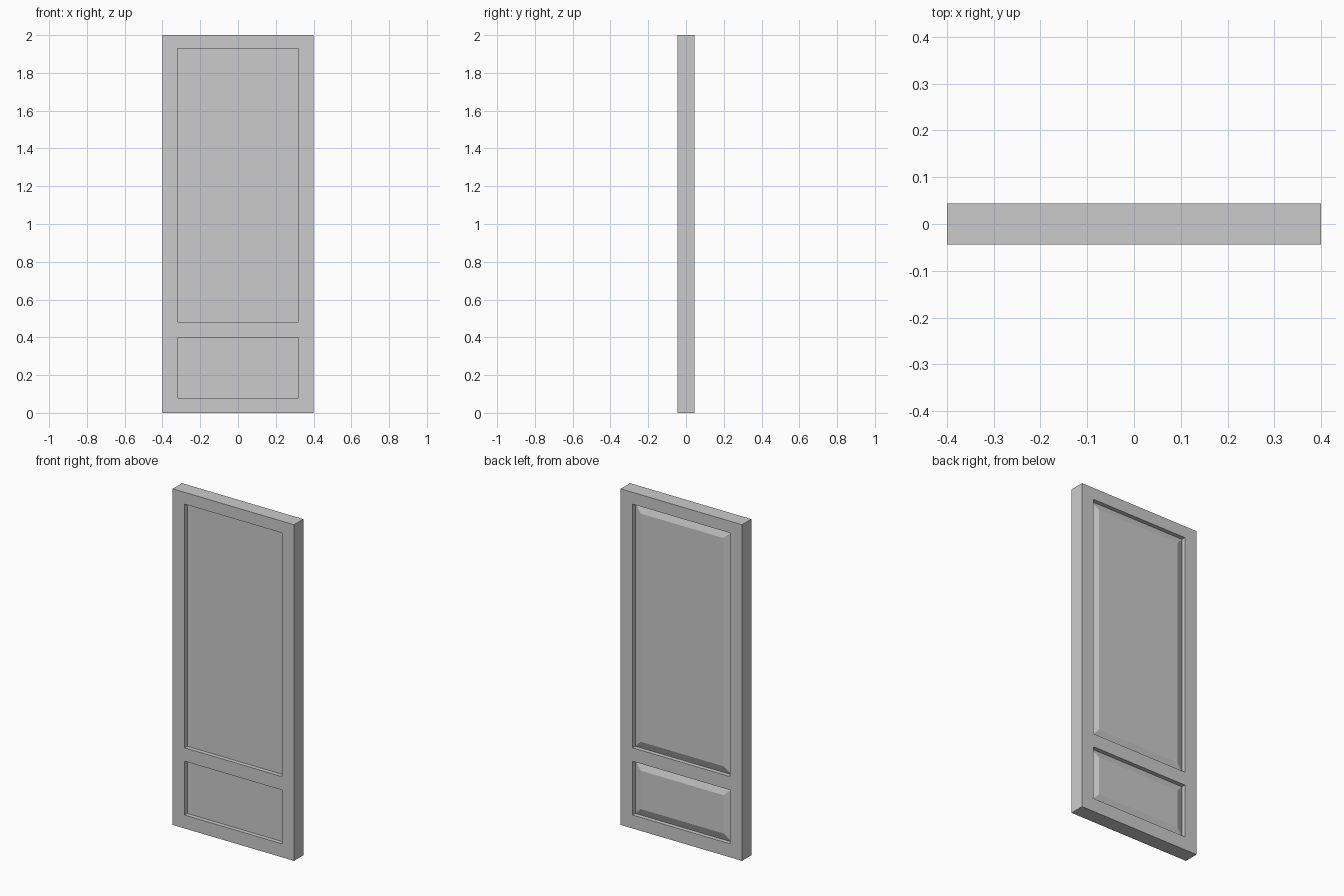
import bpy, bmesh

if "Cube" in bpy.data.objects:
    bpy.data.objects.remove(bpy.data.objects["Cube"])

HALF_T = 0.044            # half thickness of the door frame
RECESS = 0.025            # depth of the panel edges behind the frame faces
BEVEL, RAISE = 0.065, 0.018
XS = [-0.4, -0.32, 0.32, 0.4]
ZS = [0, 0.08, 0.4, 0.48, 1.93, 2.0]
OPENINGS = {"lower_panel": 1, "upper_panel": 3}   # row index of each opening


def finish(bm, name):
    bmesh.ops.recalc_face_normals(bm, faces=bm.faces)
    mesh = bpy.data.meshes.new(name)
    bm.to_mesh(mesh)
    bm.free()
    obj = bpy.data.objects.new(name, mesh)
    bpy.context.collection.objects.link(obj)
    return obj


def extrude_back(bm, depth):
    geom = bmesh.ops.extrude_face_region(bm, geom=bm.faces[:])["geom"]
    verts = [g for g in geom if isinstance(g, bmesh.types.BMVert)]
    bmesh.ops.translate(bm, verts=verts, vec=(0, depth, 0))


# Stiles and rails as one grid with two openings, extruded to thickness
bm = bmesh.new()
grid = [[bm.verts.new((x, -HALF_T, z)) for x in XS] for z in ZS]
for r in range(len(ZS) - 1):
    for c in range(len(XS) - 1):
        if not (c == 1 and r in OPENINGS.values()):
            bm.faces.new((grid[r][c], grid[r][c + 1],
                          grid[r + 1][c + 1], grid[r + 1][c]))
extrude_back(bm, 2 * HALF_T)
finish(bm, "door_frame")

# Panels: flat in front, raised and bevelled field at the back
for name, row in OPENINGS.items():
    bm = bmesh.new()
    y = HALF_T - RECESS
    x0, x1, z0, z1 = XS[1], XS[2], ZS[row], ZS[row + 1]
    bm.faces.new([bm.verts.new((x, -y, z)) for x, z in
                  ((x0, z0), (x1, z0), (x1, z1), (x0, z1))])
    extrude_back(bm, 2 * y)
    bmesh.ops.recalc_face_normals(bm, faces=bm.faces)
    back = max(bm.faces, key=lambda f: f.calc_center_median().y)
    bmesh.ops.inset_region(bm, faces=[back], thickness=BEVEL)
    bmesh.ops.translate(bm, verts=back.verts, vec=(0, RAISE, 0))
    finish(bm, name)
